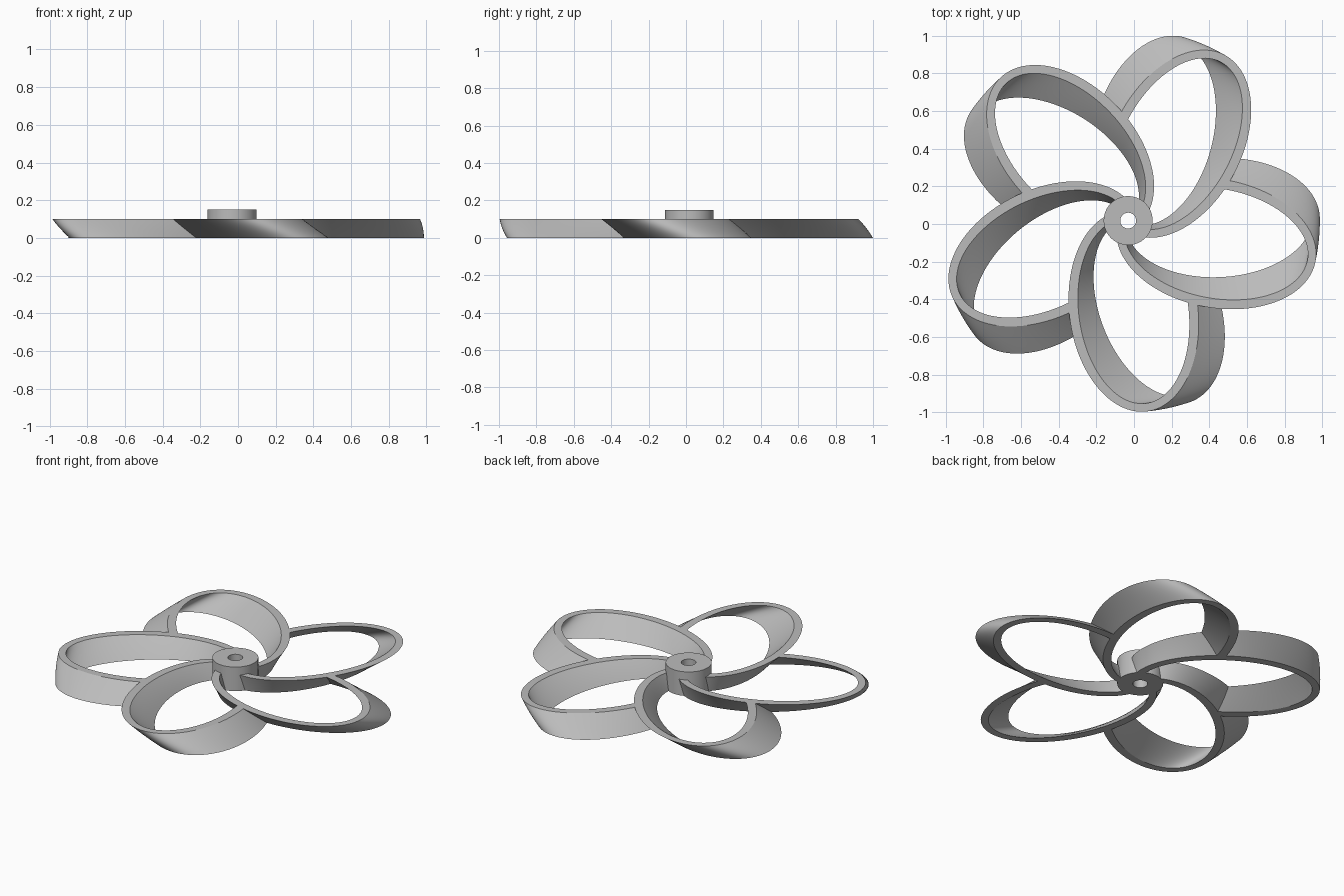
import bpy, bmesh, math
from mathutils import Vector, Matrix

if "Cube" in bpy.data.objects:
    bpy.data.objects.remove(bpy.data.objects["Cube"])

HUB = Vector((-0.031, 0.018, 0))
HEIGHT, TWIST = 0.10, math.radians(13.5)
CENTRE = Vector((0.029, -0.482))            # loop centre, relative to the hub
AXIS = Vector((0.134, -0.991)).normalized()
SIDE = Vector((AXIS.y, -AXIS.x))
A, B, WALL_A, WALL_B = 0.535, 0.341, 0.043, 0.05

grey = bpy.data.materials.new("grey")
grey.diffuse_color = (0.5, 0.5, 0.5, 1)
grey.use_nodes = True
grey.node_tree.nodes["Principled BSDF"].inputs["Base Color"].default_value = grey.diffuse_color


def loop_point(t, inset):
    """Point on the oval loop, inset 0 = outer face, 1 = inner face."""
    return (CENTRE - AXIS * (A - WALL_A * inset) * math.cos(t)
            + SIDE * (B - WALL_B * inset) * math.sin(t))


def inside_loop(p):
    d = p - CENTRE
    return (d.dot(AXIS) / (A - WALL_A / 2)) ** 2 + (d.dot(SIDE) / (B - WALL_B / 2)) ** 2 < 1


def grid_object(name, rings, closed):
    """Skin a row of closed cross-sections; cap the ends unless closed."""
    bm = bmesh.new()
    rows = [[bm.verts.new(p) for p in ring] for ring in rings]
    n = len(rows[0])
    for i in range(len(rows) if closed else len(rows) - 1):
        a, b = rows[i], rows[(i + 1) % len(rows)]
        for j in range(n):
            k = (j + 1) % n
            bm.faces.new((a[j], a[k], b[k], b[j]))
    if not closed:
        bm.faces.new(rows[0])
        bm.faces.new(rows[-1])
    bmesh.ops.recalc_face_normals(bm, faces=bm.faces)
    mesh = bpy.data.meshes.new(name)
    bm.to_mesh(mesh)
    bm.free()
    mesh.materials.append(grey)
    ob = bpy.data.objects.new(name, mesh)
    bpy.context.collection.objects.link(ob)
    ob.location = HUB
    bpy.ops.object.select_all(action='DESELECT')
    ob.select_set(True)
    bpy.context.view_layer.objects.active = ob
    bpy.ops.object.shade_smooth_by_angle(angle=math.radians(30))
    return ob


# Loop runs from inside the hub, round the tip, to the next blade's wall
t0 = 0.0
while loop_point(t0, 0.5).length < 0.09:
    t0 += 0.005
t1 = math.pi
back = Matrix.Rotation(-math.tau / 5, 2)
while t1 < math.tau and not inside_loop(back @ loop_point(t1, 0.5)):
    t1 += 0.005

STEPS, LAYERS = 90, 6
rings = []
for i in range(STEPS + 1):
    t = t0 + (t1 - t0) * i / STEPS
    ring = []
    for inset, order in ((0, range(LAYERS + 1)), (1, range(LAYERS, -1, -1))):
        for k in order:
            f = k / LAYERS
            p = Matrix.Rotation(TWIST * (1 - f), 2) @ loop_point(t, inset)
            ring.append((p.x, p.y, HEIGHT * f))
    rings.append(ring)

# Five blades around the hub
blade = grid_object("blade_1", rings, False)
for i in range(1, 5):
    copy = blade.copy()
    copy.name = f"blade_{i + 1}"
    copy.rotation_euler.z = math.tau / 5 * i
    bpy.context.collection.objects.link(copy)

# Hub with a shaft hole
profile = [(0.13, 0), (0.13, 0.15), (0.042, 0.15), (0.042, 0)]
grid_object("hub", [[(r * math.cos(a), r * math.sin(a), z) for r, z in profile]
                    for a in (math.tau * i / 64 for i in range(64))], True)
